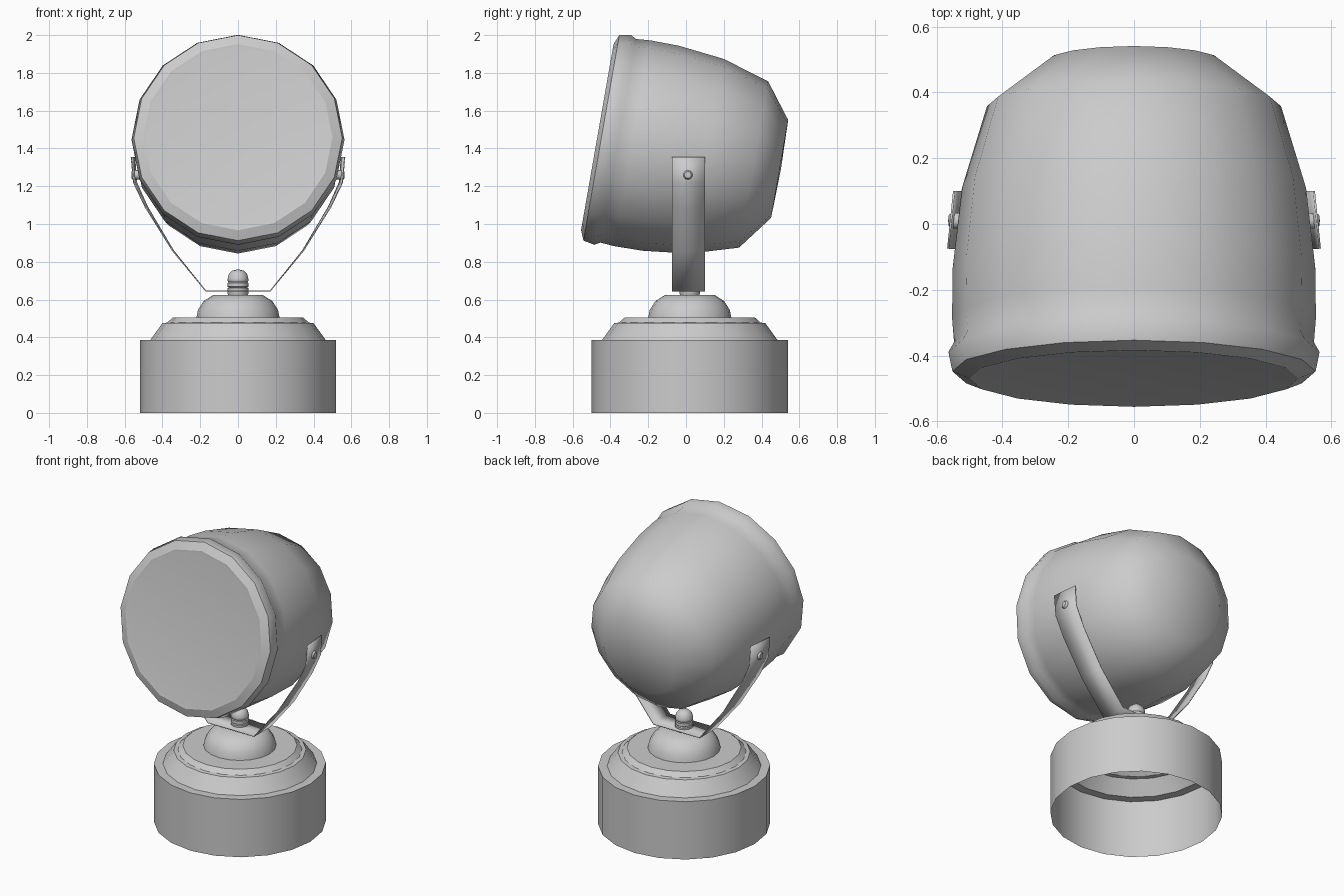
import bpy, bmesh, math
from mathutils import Vector, Matrix

if "Cube" in bpy.data.objects:
    bpy.data.objects.remove(bpy.data.objects["Cube"])


def finish(name, bm, angle):
    bmesh.ops.remove_doubles(bm, verts=bm.verts, dist=1e-5)
    bmesh.ops.recalc_face_normals(bm, faces=bm.faces)
    me = bpy.data.meshes.new(name)
    bm.to_mesh(me)
    bm.free()
    ob = bpy.data.objects.new(name, me)
    bpy.context.collection.objects.link(ob)
    bpy.ops.object.select_all(action='DESELECT')
    bpy.context.view_layer.objects.active = ob
    ob.select_set(True)
    bpy.ops.object.shade_smooth_by_angle(angle=math.radians(angle))
    return ob


def lathe(name, profile, sides, matrix, angle=35):
    """Spin (radius, height) points around local z."""
    bm = bmesh.new()
    rings = []
    for r, h in profile:
        if r == 0:
            rings.append([bm.verts.new((0, 0, h))] * sides)
        else:
            rings.append([bm.verts.new((r * math.cos(a), r * math.sin(a), h))
                          for a in (2 * math.pi * i / sides for i in range(sides))])
    for lo, hi in zip(rings, rings[1:]):
        for i in range(sides):
            j = (i + 1) % sides
            quad = list(dict.fromkeys((lo[i], lo[j], hi[j], hi[i])))
            bm.faces.new(quad)
    bm.transform(matrix)
    return finish(name, bm, angle)


# stepped base, open underneath
AXIS_Y = 0.02
stand = Matrix.Translation((0, AXIS_Y, 0))
lathe("base", [(0.52, 0), (0.52, 0.385), (0.465, 0.385), (0.40, 0.475),
               (0.375, 0.478), (0.345, 0.505), (0.22, 0.505)], 20, stand, 25)
lathe("base_dome", [(0.22, 0.505), (0.212, 0.545), (0.182, 0.592),
                    (0.13, 0.625), (0, 0.625)], 20, stand, 40)

# swivel post with threaded rings and a rounded cap
lathe("swivel_post", [(0.05, 0.62), (0.055, 0.632), (0.055, 0.66), (0.048, 0.664),
                      (0.055, 0.668), (0.055, 0.688), (0.05, 0.692), (0.055, 0.698),
                      (0.055, 0.71), (0.048, 0.735), (0.03, 0.753), (0, 0.76)],
      14, stand, 40)

# lamp head tipped slightly upward
tilt = Matrix.Translation((0, -0.448, 1.456)) @ Matrix.Rotation(math.radians(-99.9), 4, 'X')
lathe("lamp_housing", [(0.50, -0.022), (0.552, 0), (0.564, 0.06), (0.547, 0.09),
                       (0.553, 0.165), (0.551, 0.32), (0.523, 0.566),
                       (0.447, 0.818), (0.263, 0.958), (0, 0.965)], 16, tilt, 50)
lathe("lens", [(0.50, -0.022), (0.485, -0.02), (0, -0.02)], 16, tilt, 50)

# bent strap bracket: (x, z, twist towards the lamp taper)
half = [(0.17, 0.645, 0), (0.345, 0.86, 0.002), (0.485, 1.09, 0.006),
        (0.545, 1.22, 0.008), (0.556, 1.355, 0.009)]
path = [(-x, z, -k) for x, z, k in reversed(half)] + half
bm = bmesh.new()
pairs = [(bm.verts.new((x + k, -0.075, z)), bm.verts.new((x - k, 0.10, z)))
         for x, z, k in path]
for p, q in zip(pairs, pairs[1:]):
    bm.faces.new((p[0], q[0], q[1], p[1]))
bracket = finish("bracket", bm, 30)
solid = bracket.modifiers.new("thickness", 'SOLIDIFY')
solid.thickness = 0.006
solid.offset = 0

# pivot bolts on both sides
for side, name in ((1, "bolt_right"), (-1, "bolt_left")):
    m = (Matrix.Translation((side * 0.51, 0.01, 1.26))
         @ Matrix.Rotation(side * math.pi / 2, 4, 'Y'))
    lathe(name, [(0.025, 0), (0.025, 0.045), (0.018, 0.053), (0, 0.055)], 10, m, 40)
